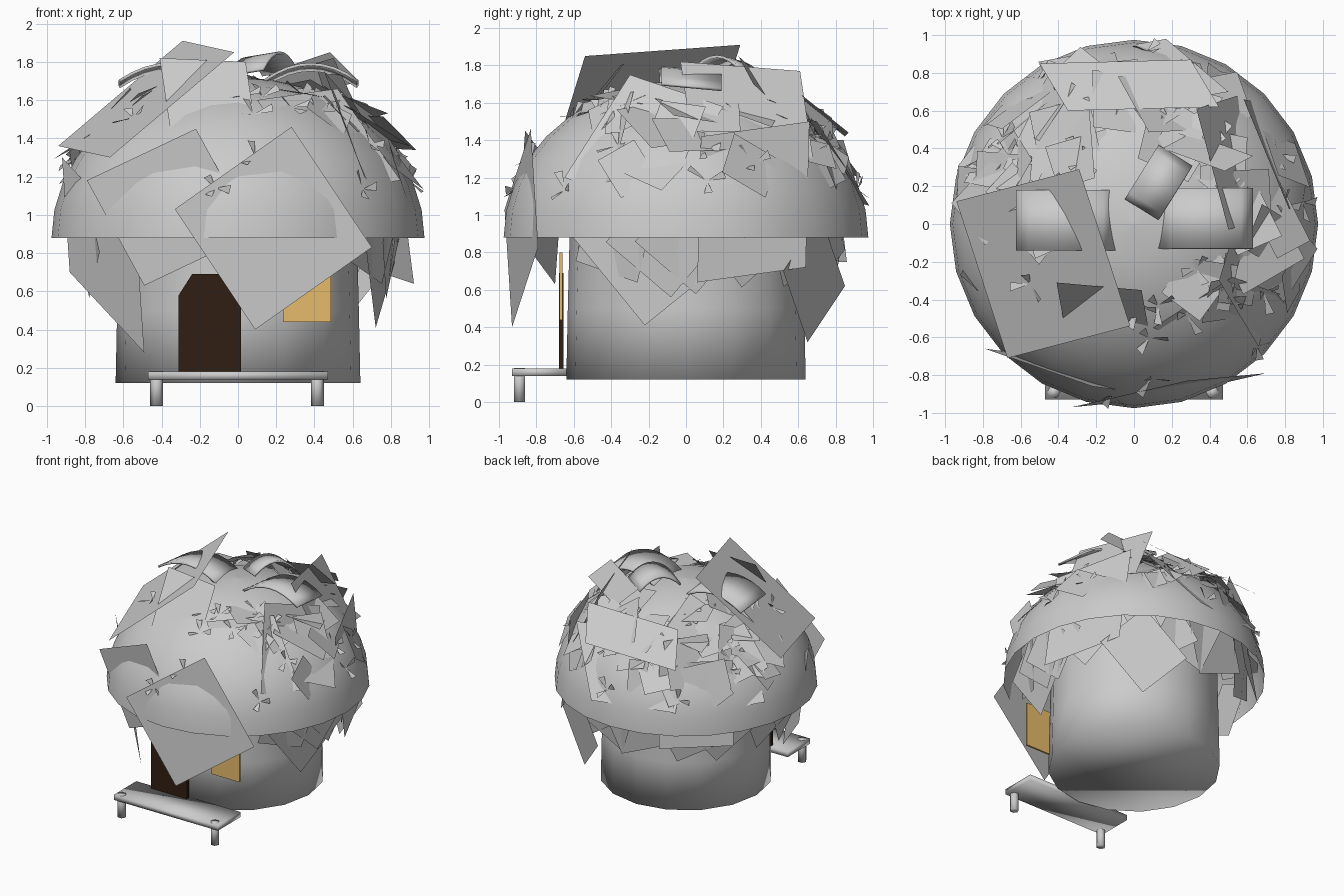
import bpy, math, random
from mathutils import Vector

if "Cube" in bpy.data.objects:
    bpy.data.objects.remove(bpy.data.objects["Cube"])

random.seed(11)
R, H, Z0 = 0.975, 0.84, 0.88      # roof radius, height, rim level


def make(name, verts, faces, smooth=False, color=None):
    me = bpy.data.meshes.new(name)
    me.from_pydata([tuple(v) for v in verts], [], faces)
    me.update()
    ob = bpy.data.objects.new(name, me)
    bpy.context.collection.objects.link(ob)
    if smooth:
        for p in me.polygons:
            p.use_smooth = True
    if color:
        m = bpy.data.materials.new(name)
        m.diffuse_color = (*color, 1)
        m.use_nodes = True
        m.node_tree.nodes["Principled BSDF"].inputs["Base Color"].default_value = m.diffuse_color
        me.materials.append(m)
    return ob


def lathe(name, profile, n, cx=0, cy=0, caps=(False, False)):
    verts = [(cx + r * math.cos(2 * math.pi * i / n), cy + r * math.sin(2 * math.pi * i / n), z)
             for r, z in profile for i in range(n)]
    faces = [(k * n + i, k * n + (i + 1) % n, (k + 1) * n + (i + 1) % n, (k + 1) * n + i)
             for k in range(len(profile) - 1) for i in range(n)]
    if caps[0]:
        faces.append(tuple(reversed(range(n))))
    if caps[1]:
        faces.append(tuple(range(len(verts) - n, len(verts))))
    return make(name, verts, faces, True)


def prism(name, outline, y0, y1, color=None, smooth=False):
    # x-z outline (counter-clockwise from the front) extruded along y
    n = len(outline)
    verts = [(x, y0, z) for x, z in outline] + [(x, y1, z) for x, z in outline]
    faces = [tuple(range(n)), tuple(reversed(range(n, 2 * n)))]
    faces += [(i, i + n, (i + 1) % n + n, (i + 1) % n) for i in range(n)]
    return make(name, verts, faces, smooth, color)


def roof_frame(az, el, lift=1.0):
    # point, outward normal and two tangents on the roof
    p = Vector((R * math.cos(el) * math.cos(az), R * math.cos(el) * math.sin(az), H * math.sin(el)))
    nrm = Vector((p.x / R**2, p.y / R**2, p.z / H**2)).normalized()
    t = Vector((-math.sin(az), math.cos(az), 0))
    return p * lift + Vector((0, 0, Z0)), nrm, t, nrm.cross(t)


def add_square(verts, faces, p, t, u, roll, s, w=1.0):
    # flat card around p, kept within a radius of 0.98
    d1 = (t * math.cos(roll) + u * math.sin(roll)) * s
    d2 = (u * math.cos(roll) - t * math.sin(roll)) * s * w
    quad = [p - d1 - d2, p + d1 - d2, p + d1 + d2, p - d1 + d2]
    over = max(q.xy.length for q in quad) - 0.98
    if over > 0:
        inward = Vector((p.x, p.y, 0)).normalized() * over
        quad = [q - inward for q in quad]
    k = len(verts)
    verts += quad
    faces.append((k, k + 1, k + 2, k + 3))


# walls and domed roof
lathe("round_wall", [(0.64, 0.12), (0.632, 0.5), (0.62, 0.98)], 16, caps=(True, False))
dome = [(R * math.cos(a), Z0 + H * math.sin(a)) for a in [math.radians(d) for d in range(0, 90, 10)]]
lathe("dome_roof", dome + [(0.001, Z0 + H)], 24)

# door and window
prism("door", [(-0.31, 0.18), (0.015, 0.18), (0.015, 0.53), (-0.10, 0.69), (-0.24, 0.69), (-0.31, 0.58)],
      -0.68, -0.655, (0.03, 0.013, 0.006))
prism("window", [(0.235, 0.44), (0.485, 0.44), (0.485, 0.80), (0.235, 0.80)],
      -0.675, -0.66, (0.80, 0.50, 0.15))

# porch step on two posts
prism("porch_plank", [(-0.47, 0.138), (0.47, 0.138), (0.47, 0.18), (-0.47, 0.18)], -0.93, -0.64, smooth=True)
for x, side in ((-0.425, "left"), (0.415, "right")):
    lathe(side + "_porch_post", [(0.034, 0), (0.034, 0.183)], 6, x, -0.89, (True, True))

# large thatch sheets: three corners each, the fourth completes the parallelogram
sheets = [
    ((0.28, -0.83, 1.46), (-0.33, -0.97, 1.03), (0.09, -0.93, 0.40)),
    ((-0.94, 0.12, 1.36), (-0.29, 0.29, 1.91), (-0.02, -0.54, 1.85)),
    ((-0.79, -0.66, 1.18), (-0.22, -0.86, 1.45), (0.08, -0.90, 0.90)),
    ((-0.53, -0.62, 0.88), (-0.49, -0.55, 0.28), (-0.88, -0.20, 0.70)),
    ((0.66, -0.65, 1.20), (0.45, -0.30, 1.75), (0.60, 0.20, 1.58)),
    ((0.82, 0.08, 1.42), (0.58, 0.66, 1.50), (0.68, 0.64, 0.72)),
    ((0.66, -0.62, 0.90), (0.72, -0.22, 0.41), (0.82, 0.20, 0.75)),
    ((0.10, -0.55, 1.60), (0.52, -0.28, 1.66), (0.85, -0.40, 1.18)),
    ((0.50, -0.03, 1.82), (0.33, 0.61, 1.77), (0.55, 0.68, 1.30)),
    ((-0.50, 0.86, 1.08), (0.17, 0.98, 1.05), (0.50, 0.70, 1.50)),
    ((-0.72, 0.42, 1.40), (-0.30, 0.78, 1.40), (-0.36, 0.86, 0.75)),
    ((0.20, 0.85, 0.62), (0.50, 0.72, 1.00), (0.76, 0.52, 0.70)),
    ((-0.50, 0.85, 1.42), (-0.35, 0.60, 1.62), (0.45, 0.62, 1.64)),
    ((0.04, -0.35, 1.80), (0.10, -0.68, 1.40), (-0.35, -0.64, 1.42)),
    ((0.15, 0.40, 1.74), (0.48, 0.28, 1.85), (0.63, 0.36, 1.70)),
]
verts, faces = [], []
for a, b, c in sheets:
    a, b, c = Vector(a), Vector(b), Vector(c)
    k = len(verts)
    verts += [a, b, c, a + c - b]
    faces.append((k, k + 1, k + 2, k + 3))
make("large_thatch_sheets", verts, faces)

# small thatch sheets cutting through the roof, thicker on the right and back
verts, faces = [], []
for i in range(64):
    p, n, t, u = roof_frame(math.radians(random.uniform(-45, 190)), math.radians(random.uniform(24, 66)), 1.01)
    n = (n + 0.35 * (t * random.uniform(-1, 1) + u * random.uniform(-1, 1))).normalized()
    t = (t - n * t.dot(n)).normalized()
    add_square(verts, faces, p, t, n.cross(t), random.uniform(0, math.pi),
               random.uniform(0.09, 0.22), random.uniform(0.5, 1))
make("small_thatch_sheets", verts, faces)

# sheets hanging from inside the rim
verts, faces = [], []
for deg in range(-35, 200, 20):
    az = math.radians(deg + random.uniform(-8, 8))
    out = Vector((math.cos(az), math.sin(az), 0))
    t = Vector((-out.y, out.x, 0))
    d = (Vector((0, 0, -1)) - out * 0.1).normalized()
    add_square(verts, faces, out * 0.81 + Vector((0, 0, 0.88)), t, d,
               random.uniform(0.2, 1.3), random.uniform(0.19, 0.24))
make("hanging_thatch_sheets", verts, faces)

# tufts of pointed blades
verts, faces = [], []
for i in range(26):
    p, n, t, u = roof_frame(math.radians(random.uniform(-110, 210)), math.radians(random.uniform(15, 68)), 0.99)
    for j in range(3):
        a = math.tau * j / 3 + random.uniform(-0.6, 0.6)
        out = t * math.cos(a) + u * math.sin(a)
        side = n.cross(out) * 0.022
        k = len(verts)
        tip = p + out * random.uniform(0.06, 0.12)
        verts += [p, tip - side + n * 0.03, tip + side + n * 0.05]
        faces.append((k, k + 1, k + 2))
make("thatch_tufts", verts, faces)

# curled shingles arching over the crown
for i, (cx, cy, z, rot, ln, wd) in enumerate([(-0.36, 0.02, 1.69, 0, 0.53, 0.32),
                                               (0.13, 0.22, 1.75, 58, 0.34, 0.21),
                                               (0.38, 0.03, 1.69, 0, 0.50, 0.32)]):
    c, s = math.cos(math.radians(rot)), math.sin(math.radians(rot))
    verts = []
    for k in range(9):
        f = k / 8 - 0.5
        for g in (-0.5, 0.5):
            x, y = f * ln, g * wd
            verts.append((cx + x * c - y * s, cy + x * s + y * c, z + 0.09 * (1 - 4 * f * f) - 0.03 * g))
    ob = make("curled_shingle_%d" % (i + 1), verts,
              [(2 * k, 2 * k + 2, 2 * k + 3, 2 * k + 1) for k in range(8)], True)
    ob.modifiers.new("thickness", 'SOLIDIFY').thickness = 0.015
